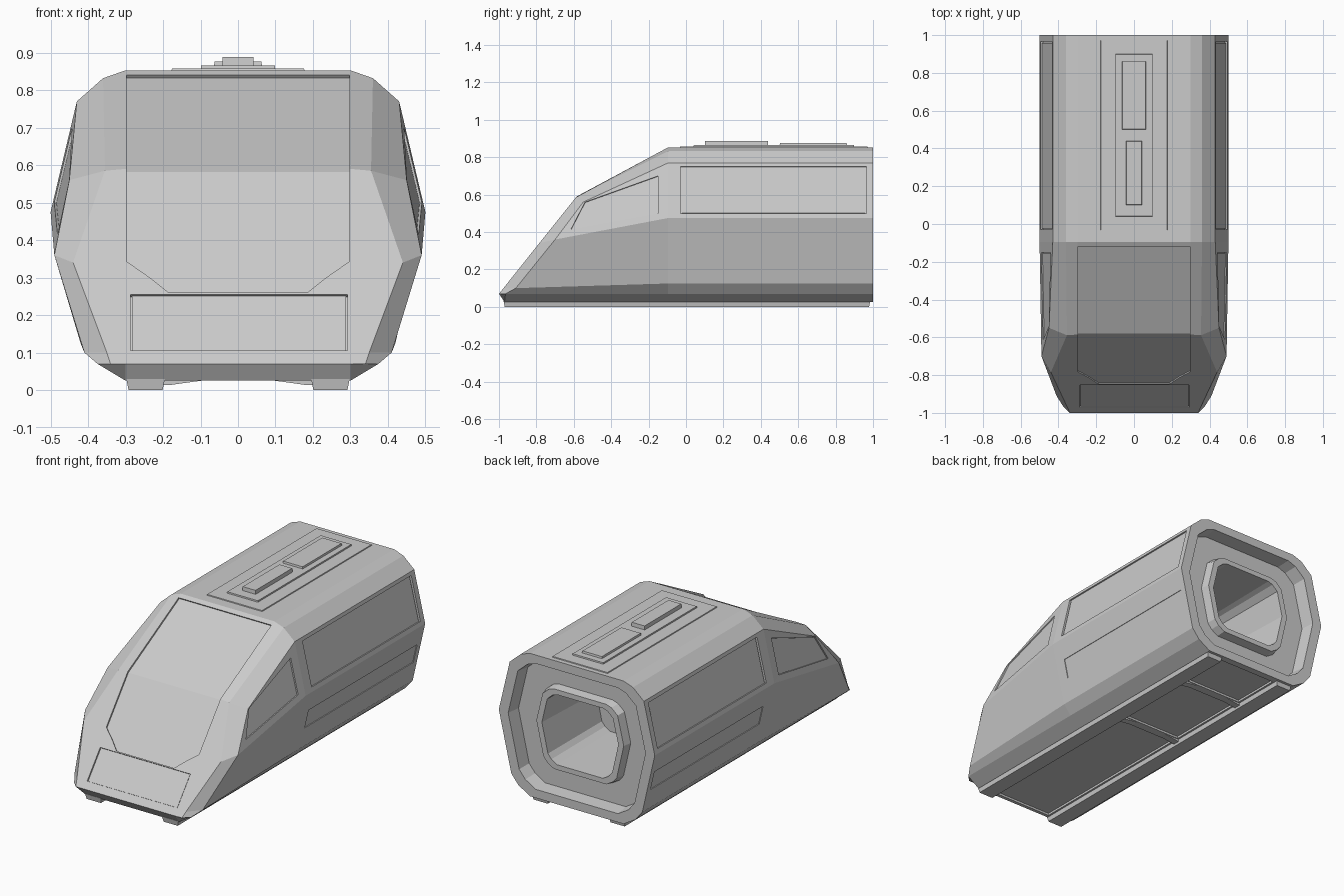
import bpy, bmesh
from mathutils import Vector
from mathutils.bvhtree import BVHTree

if "Cube" in bpy.data.objects:
    bpy.data.objects.remove(bpy.data.objects["Cube"])


def make_object(name, bm):
    bmesh.ops.recalc_face_normals(bm, faces=bm.faces)
    me = bpy.data.meshes.new(name)
    bm.to_mesh(me)
    bm.free()
    ob = bpy.data.objects.new(name, me)
    bpy.context.collection.objects.link(ob)
    return ob


# Body: lofted half sections, mirrored, running from nose to open tail
SECTION = [(.30, .025), (.375, .07), (.42, .125), (.50, .475), (.43, .77), (.36, .832), (.30, .853)]
NOSE_TIP = [(.30, -1, .07), (.34, -1, .07), (.35, -.976, .10), (.44, -.785, .34),
            (.355, -.589, .585), (.355, -.589, .585), (.30, -.585, .59)]
NOSE_SIDE = [(.30, -.97, .025), (.375, -.965, .07), (.41, -.91, .10), (.49, -.70, .36),
             (.45, -.55, .56), (.355, -.589, .585), (.30, -.585, .59)]


def section(y, s=1.0):
    return [(x * s, y, .44 + (z - .44) * s) for x, z in SECTION]


rings = [NOSE_TIP, NOSE_SIDE, section(-.095), section(1)]
# stepped tail socket: rim, recess, collar, deep bay
rings += [section(y, s) for y, s in
          [(1, .88), (.92, .86), (.92, .58), (.97, .56), (.97, .49), (.5, .45)]]

bm = bmesh.new()
loops = []
for half in rings:
    full = half + [(-x, y, z) for x, y, z in reversed(half)]
    loops.append([bm.verts.new(p) for p in full])
n = len(loops[0])
for a, b in zip(loops, loops[1:]):
    for i in range(n):
        j = (i + 1) % n
        bm.faces.new((a[i], a[j], b[j], b[i]))
bm.faces.new(loops[0])
bm.faces.new(loops[-1])
bmesh.ops.remove_doubles(bm, verts=bm.verts, dist=.0005)
bmesh.ops.recalc_face_normals(bm, faces=bm.faces)
tree = BVHTree.FromBMesh(bm)
body = make_object("body_shell", bm)

# Outline points are projected onto the body from one of these sides
CAST = {
    "right": (lambda u, v: (2, u, v), (-1, 0, 0)),
    "left": (lambda u, v: (-2, u, v), (1, 0, 0)),
    "front": (lambda u, v: (u, -3, v), (0, 1, 0)),
    "below": (lambda u, v: (u, v, -2), (0, 0, 1)),
}


def surface_slab(name, polys, side, high, low, scale=1.0):
    start, ray = CAST[side][0], Vector(CAST[side][1])
    bm = bmesh.new()
    for poly in polys:
        pts = [tree.ray_cast(Vector(start(u, v)), ray)[0] for u, v in poly]
        bm.faces.new([bm.verts.new(p) for p in pts])
    bmesh.ops.remove_doubles(bm, verts=bm.verts, dist=.001)
    bm.normal_update()
    normal = Vector()
    for f in bm.faces:
        normal += f.normal if f.normal.dot(ray) < 0 else -f.normal
    normal.normalize()
    mid = sum((v.co for v in bm.verts), Vector()) / len(bm.verts)
    for v in bm.verts:
        v.co = mid + (v.co - mid) * scale + normal * low
    res = bmesh.ops.extrude_face_region(bm, geom=bm.faces[:], use_keep_orig=True)
    top = [g for g in res["geom"] if isinstance(g, bmesh.types.BMVert)]
    bmesh.ops.translate(bm, verts=top, vec=normal * (high - low))
    return make_object(name, bm)


def recess(polys, side, depth, pane=None):
    cutter = surface_slab("cutter", polys, side, .04, -depth)
    cutter.hide_render = True
    mod = body.modifiers.new("recess", 'BOOLEAN')
    mod.operation, mod.solver, mod.object = 'DIFFERENCE', 'EXACT', cutter
    bpy.context.view_layer.objects.active = body
    bpy.ops.object.modifier_apply(modifier=mod.name)
    bpy.data.objects.remove(cutter)
    if pane:
        surface_slab(pane, polys, side, -depth * .5, -depth - .004, .985)


def rect(u0, u1, v0, v1):
    return [(u0, v0), (u1, v0), (u1, v1), (u0, v1)]


# Side windows and lower side panels
for side in ("left", "right"):
    recess([rect(-.03, .965, .50, .75)], side, .012, side + "_rear_window")
    recess([[(-.615, .415), (-.15, .50), (-.15, .70), (-.54, .56)]], side, .012,
           side + "_front_window")
    recess([rect(-.03, .965, .25, .36)], side, .004)

# Windscreen folds over the nose crease; hatch sits below it
recess([rect(-.297, .297, .589, .84),
        [(-.297, .589), (-.297, .343), (-.235, .30), (-.185, .26),
         (.185, .26), (.235, .30), (.297, .343), (.297, .589)]],
       "front", .01)
recess([rect(-.287, .292, .105, .255)], "front", .01, "nose_hatch")

# Belly bays
for y0, y1 in [(-.95, .10), (.15, .62), (.67, .96)]:
    recess([rect(-.185, .185, y0, y1)], "below", .012)


def block(name, x0, x1, y0, y1, z0, z1, taper=0.0, taper_bottom=False):
    bm = bmesh.new()
    bmesh.ops.create_cube(bm, size=1)
    for v in bm.verts:
        shrink = taper if (v.co.z < 0) == taper_bottom else 0
        sx, sy = (x1 - x0) - 2 * shrink, (y1 - y0) - 2 * shrink
        v.co = ((x0 + x1) / 2 + v.co.x * sx, (y0 + y1) / 2 + v.co.y * sy,
                z0 if v.co.z < 0 else z1)
    return make_object(name, bm)


# Stacked roof equipment
block("roof_base_plate", -.18, .18, -.035, .975, .845, .858, .004)
block("roof_plate", -.10, .10, .04, .90, .85, .866, .002)
block("roof_box_rear", -.065, .065, .50, .862, .86, .877, .003)
block("roof_box_front", -.043, .043, .10, .44, .86, .888, .002)

# Skids and belly braces on both sides
for s, tag in ((-1, "left"), (1, "right")):
    xs = sorted((s * .195, s * .298))
    block(tag + "_skid", *xs, -.975, .985, 0, .03, .006, True)
    for k, y in enumerate((.125, .645)):
        bm = bmesh.new()
        tri = [bm.verts.new((s * x, y - .02, z)) for x, z in
               [(.09, .026), (.185, .013), (.20, .013), (.20, .03), (.09, .03)]]
        f = bm.faces.new(tri)
        res = bmesh.ops.extrude_face_region(bm, geom=[f], use_keep_orig=True)
        bmesh.ops.translate(bm, vec=(0, .04, 0), verts=[
            g for g in res["geom"] if isinstance(g, bmesh.types.BMVert)])
        make_object(f"{tag}_belly_brace_{k + 1}", bm)
